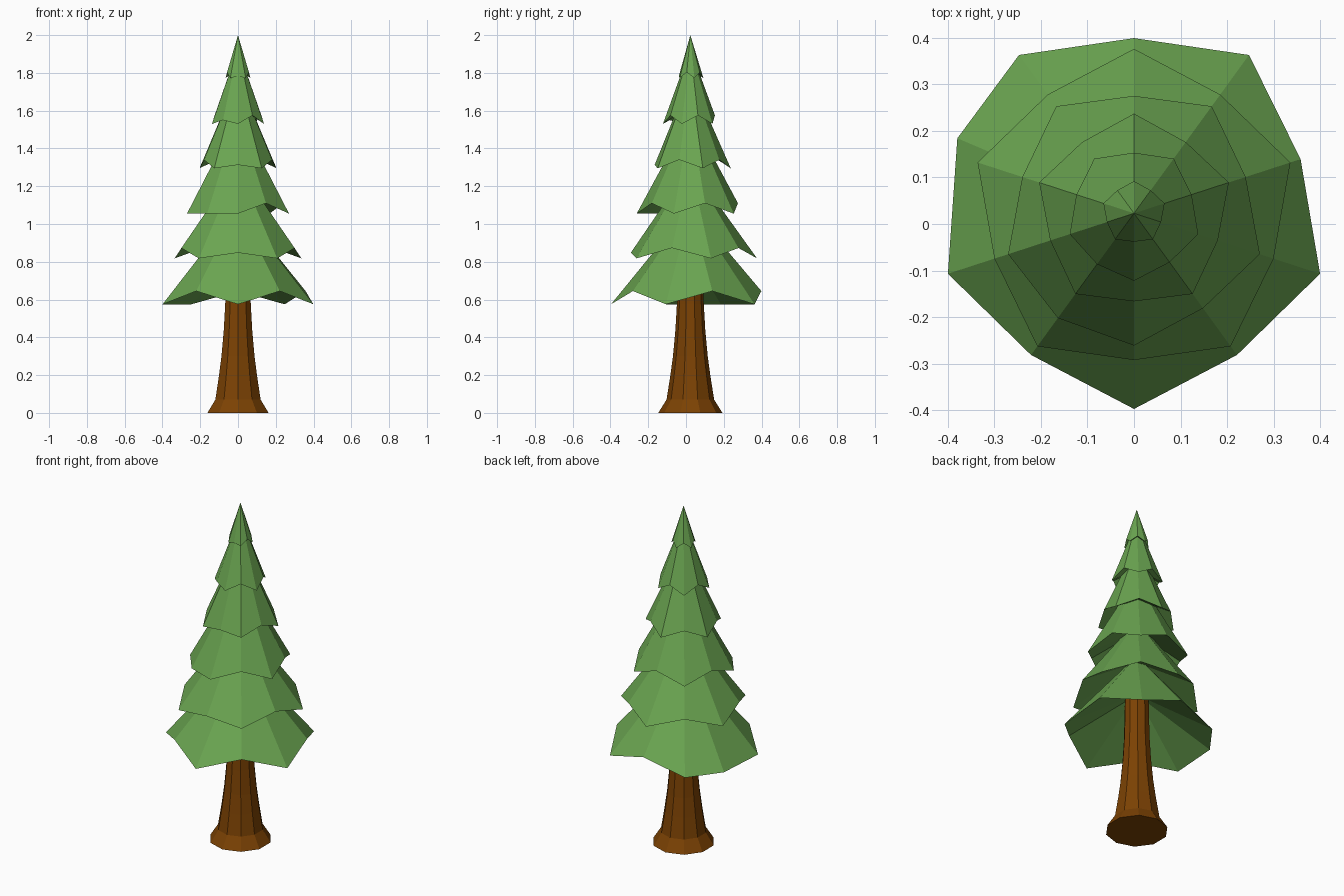
import bpy, bmesh, math

if "Cube" in bpy.data.objects:
    bpy.data.objects.remove(bpy.data.objects["Cube"])

CY = 0.023   # tree axis in y
SIDES = 10


def material(name, rgb):
    m = bpy.data.materials.new(name)
    m.diffuse_color = (*rgb, 1)
    m.use_nodes = True
    m.node_tree.nodes["Principled BSDF"].inputs["Base Color"].default_value = m.diffuse_color
    return m


green = material("needle green", (0.145, 0.375, 0.082))
brown = material("bark brown", (0.20, 0.054, 0.001))


def point(deg, r, z):
    a = math.radians(deg)
    return (r * math.cos(a), CY + r * math.sin(a), z)


def finish(bm, name, mat):
    bmesh.ops.recalc_face_normals(bm, faces=bm.faces)
    me = bpy.data.meshes.new(name)
    bm.to_mesh(me)
    bm.free()
    me.materials.append(mat)
    ob = bpy.data.objects.new(name, me)
    bpy.context.collection.objects.link(ob)


# Trunk: ten-sided, flared at the foot
bm = bmesh.new()
rings = []
for r, z in [(0.17, 0), (0.126, 0.07), (0.107, 0.19), (0.092, 0.3),
             (0.079, 0.44), (0.071, 0.58), (0.066, 0.82)]:
    rings.append([bm.verts.new(point(90 + 36 * i, r, z)) for i in range(SIDES)])
for a, b in zip(rings, rings[1:]):
    for i in range(SIDES):
        j = (i + 1) % SIDES
        bm.faces.new((a[i], a[j], b[j], b[i]))
bm.faces.new(rings[0][::-1])
bm.faces.new(rings[-1])
finish(bm, "trunk", brown)


# Foliage tiers: closed cones with alternating long low and short high tips,
# a hollow underside, and one drooping tip: (index, angle shift, radius, z)
def tier(name, long_tip, short_tip, apex, long_first, droop):
    bm = bmesh.new()
    top = bm.verts.new((0, CY, apex))
    under = bm.verts.new((0, CY, long_tip[1] + 0.65 * long_tip[0]))
    rim = []
    for i in range(SIDES):
        deg = 90 + 36 * i
        r, z = long_tip if (i % 2 == 0) == long_first else short_tip
        if i == droop[0]:
            deg, r, z = deg + droop[1], droop[2], droop[3]
        rim.append(bm.verts.new(point(deg, r, z)))
    for i in range(SIDES):
        a, b = rim[i], rim[(i + 1) % SIDES]
        bm.faces.new((a, b, top))
        bm.faces.new((b, a, under))
    finish(bm, name, green)


tier("foliage_1", (0.42, 0.575), (0.376, 0.645), 1.09, False, (2, -5, 0.412, 0.575))
tier("foliage_2", (0.353, 0.818), (0.315, 0.873), 1.31, True, (5, 0, 0.315, 0.848))
tier("foliage_3", (0.284, 1.055), (0.252, 1.11), 1.58, False, (4, 0, 0.278, 1.055))
tier("foliage_4", (0.214, 1.295), (0.189, 1.34), 1.78, True, (5, 0, 0.189, 1.313))
tier("foliage_5", (0.145, 1.53), (0.130, 1.575), 1.93, False, (4, 0, 0.135, 1.55))
tier("foliage_6", (0.069, 1.773), (0.061, 1.803), 2.0, True, (5, 0, 0.061, 1.783))
